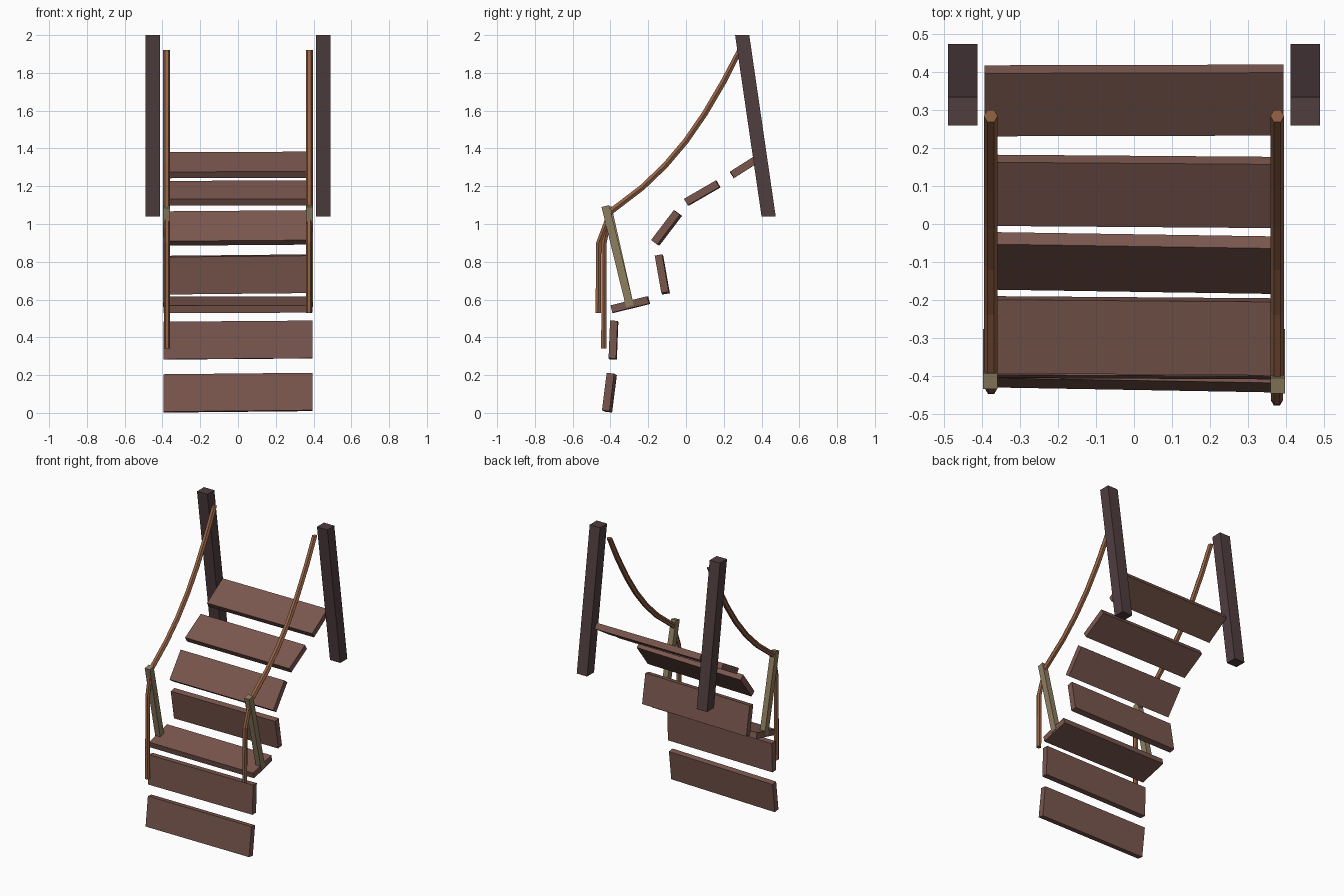
import bpy
import bmesh
import math
from mathutils import Vector

cube = bpy.data.objects.get("Cube")
if cube:
    bpy.data.objects.remove(cube, do_unlink=True)


def make_material(name, rgb):
    mat = bpy.data.materials.new(name)
    mat.use_nodes = True
    mat.diffuse_color = (*rgb, 1)
    mat.node_tree.nodes["Principled BSDF"].inputs["Base Color"].default_value = (*rgb, 1)
    return mat


PLANK = make_material("reddish brown planks", (0.195, 0.095, 0.076))
POST = make_material("dark brown posts", (0.080, 0.048, 0.051))
ROPE = make_material("orange brown rope", (0.300, 0.125, 0.060))
STAKE = make_material("olive tan stakes", (0.270, 0.210, 0.118))


def add_rings(name, rings, mat):
    """Skin a list of matching closed rings and cap both ends."""
    bm = bmesh.new()
    loops = [[bm.verts.new(p) for p in ring] for ring in rings]
    n = len(loops[0])
    for a, b in zip(loops, loops[1:]):
        for i in range(n):
            j = (i + 1) % n
            bm.faces.new((a[i], a[j], b[j], b[i]))
    bm.faces.new(loops[0])
    bm.faces.new(loops[-1])
    bmesh.ops.recalc_face_normals(bm, faces=bm.faces)
    mesh = bpy.data.meshes.new(name)
    bm.to_mesh(mesh)
    bm.free()
    mesh.materials.append(mat)
    obj = bpy.data.objects.new(name, mesh)
    bpy.context.collection.objects.link(obj)
    return obj


def add_beam(name, start, end, half, x, half_x, mat, flat_ends=False, skew=(0, 0)):
    """Box along a (y, z) segment; skew shifts its +x end and counter-shifts its -x end."""
    a, b = Vector(start), Vector(end)
    d = (b - a).normalized()
    off = Vector((1, 0)) * half if flat_ends else Vector((-d.y, d.x)) * half
    rings = []
    for s in (-1, 1):
        shift = Vector(skew) * s
        corners = (a - off, a + off, b + off, b - off)
        rings.append([(x + s * half_x, *(c + shift)) for c in corners])
    return add_beam_mesh(name, rings, mat)


def add_beam_mesh(name, rings, mat):
    return add_rings(name, rings, mat)


def add_rope(name, x, path, radius, sides=6):
    """Sweep a hexagon along a (y, z) path; the top end is cut level."""
    pts = [Vector(p) for p in path]
    rings = []
    for i, p in enumerate(pts):
        t = (pts[min(i + 1, len(pts) - 1)] - pts[max(i - 1, 0)]).normalized()
        side = Vector((1, 0)) if i == 0 else Vector((-t.y, t.x))
        ring = []
        for k in range(sides):
            ang = math.tau * k / sides
            q = p + side * math.sin(ang) * radius
            ring.append((x + radius * math.cos(ang), q.x, q.y))
        rings.append(ring)
    return add_rings(name, rings, ROPE)


# Planks, lowest to highest: start, end, skew
planks = [
    ((-0.418, 0.008), (-0.393, 0.206), (-0.007, 0.004)),
    ((-0.388, 0.286), (-0.380, 0.485), (-0.002, 0.003)),
    ((-0.392, 0.549), (-0.198, 0.597), (-0.003, 0.001)),
    ((-0.108, 0.634), (-0.143, 0.832), (-0.003, 0.004)),
    ((-0.163, 0.900), (-0.043, 1.058), (-0.006, 0.003)),
    ((0.002, 1.115), (0.170, 1.212), (-0.003, 0.001)),
    ((0.243, 1.260), (0.409, 1.365), (0.001, 0.001)),
]
for i, (start, end, skew) in enumerate(planks):
    add_beam(f"plank_{i + 1}", start, end, 0.02, 0, 0.395, PLANK, skew=skew)

# Leaning posts, stakes and ropes on both sides
handrail = [(0.285, 1.92), (0.20, 1.755), (0.10, 1.585), (0.0, 1.44),
            (-0.11, 1.31), (-0.23, 1.195), (-0.40, 1.065)]
loose_ends = {
    "left": [(-0.462, 0.90), (-0.465, 0.53)],
    "right": [(-0.434, 0.90), (-0.435, 0.34)],
}
stake_tops = {"left": (-0.427, 1.095), "right": (-0.415, 1.09)}
for side, s in (("left", 1), ("right", -1)):
    add_beam(f"{side}_post", (0.4375, 1.04), (0.2975, 2.0), 0.0375,
             s * 0.452, 0.039, POST, flat_ends=True)
    add_beam(f"{side}_stake", (-0.297, 0.565), stake_tops[side], 0.021,
             s * 0.379, 0.019, STAKE)
    add_rope(f"{side}_handrail_rope", s * 0.378, handrail, 0.018)
    add_rope(f"{side}_hanging_rope", s * 0.377,
             [(-0.40, 1.065)] + loose_ends[side], 0.016)
